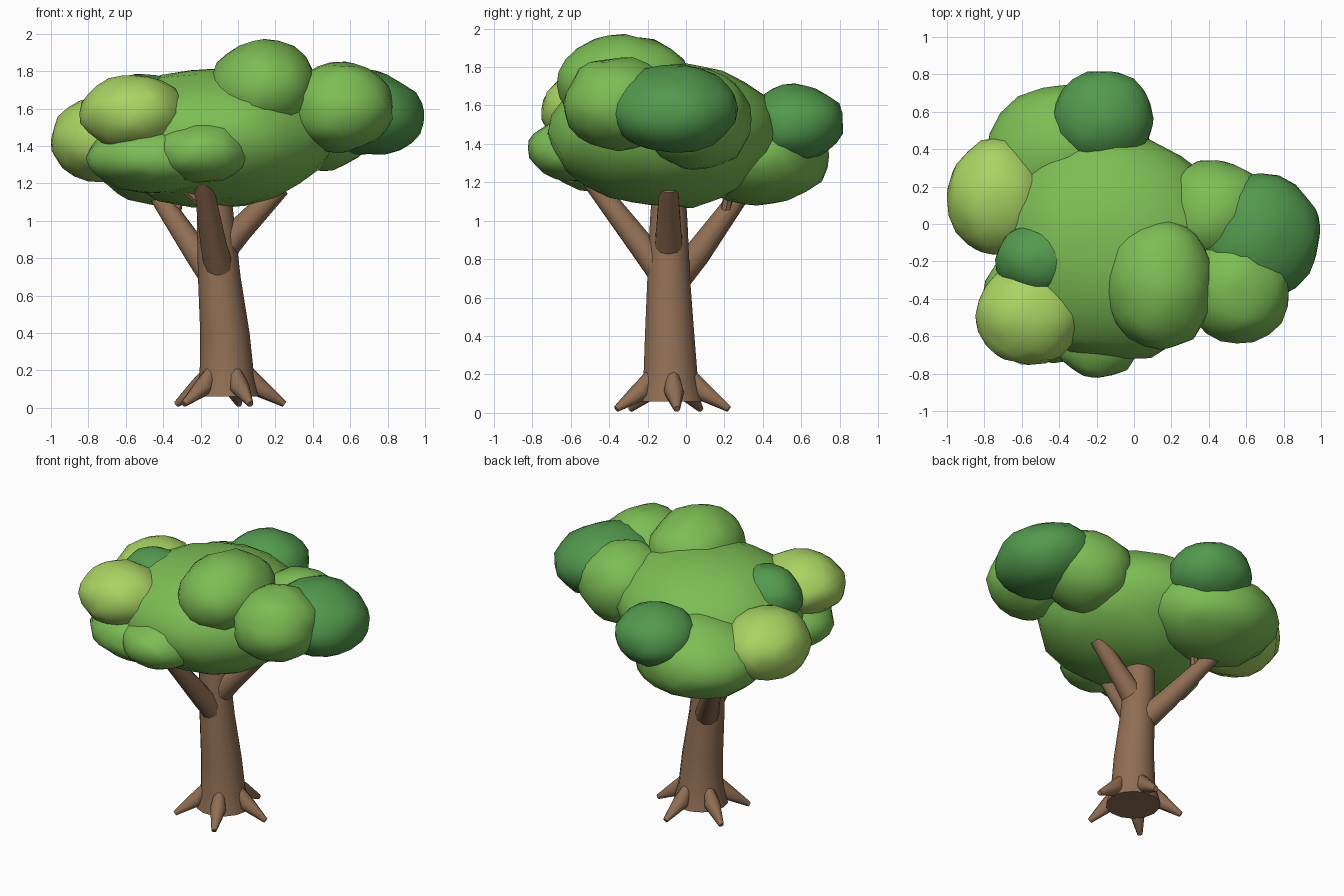
import bpy, bmesh, math
from mathutils import Vector, Matrix, noise

cube = bpy.data.objects.get("Cube")
if cube:
    bpy.data.objects.remove(cube, do_unlink=True)


def material(name, rgb):
    mat = bpy.data.materials.new(name)
    mat.use_nodes = True
    mat.diffuse_color = (*rgb, 1)
    mat.node_tree.nodes["Principled BSDF"].inputs["Base Color"].default_value = (*rgb, 1)
    return mat


bark = material("bark brown", (0.28, 0.158, 0.09))
leaf = material("leaf green", (0.205, 0.51, 0.09))
dark_leaf = material("dark leaf green", (0.085, 0.32, 0.075))
light_leaf = material("light leaf green", (0.40, 0.65, 0.125))


def finish(name, bm, mat, angle):
    bmesh.ops.recalc_face_normals(bm, faces=bm.faces)
    mesh = bpy.data.meshes.new(name)
    bm.to_mesh(mesh)
    bm.free()
    mesh.materials.append(mat)
    obj = bpy.data.objects.new(name, mesh)
    bpy.context.collection.objects.link(obj)
    bpy.ops.object.select_all(action='DESELECT')
    obj.select_set(True)
    bpy.context.view_layer.objects.active = obj
    bpy.ops.object.shade_smooth_by_angle(angle=math.radians(angle))


def limb(name, points, radii, sides=10, level=False):
    """Tapered tube through points; level keeps its rings horizontal."""
    bm = bmesh.new()
    points = [Vector(p) for p in points]
    rings = []
    for i, (p, r) in enumerate(zip(points, radii)):
        axis = points[min(i + 1, len(points) - 1)] - points[max(i - 1, 0)]
        turn = Vector((0, 0, 1)).rotation_difference(axis)
        ring = []
        for k in range(sides):
            a = math.tau * k / sides
            offset = Vector((math.cos(a), math.sin(a), 0)) * r
            if not level:
                offset.rotate(turn)
            ring.append(bm.verts.new(p + offset))
        rings.append(ring)
    for low, high in zip(rings, rings[1:]):
        for k in range(sides):
            n = (k + 1) % sides
            bm.faces.new((low[k], low[n], high[n], high[k]))
    bm.faces.new(rings[0])
    bm.faces.new(rings[-1])
    finish(name, bm, bark, 50)


def clump(name, mat, center, size, seed, tilt=0):
    """Lumpy low-poly ball of leaves, tilted about y."""
    bm = bmesh.new()
    bmesh.ops.create_icosphere(bm, subdivisions=3, radius=1)
    shift = Vector((seed * 3.7, seed * 1.9, seed * 5.3))
    turn = Matrix.Rotation(math.radians(tilt), 3, 'Y')
    for v in bm.verts:
        d = v.co.copy()
        bump = 1.01 + 0.06 * noise.noise(d * 1.8 + shift) + 0.05 * noise.noise(d * 3.2 + shift)
        v.co = Vector(center) + turn @ Vector([d[i] * size[i] * bump for i in range(3)])
    finish(name, bm, mat, 40)


# Trunk
limb("trunk",
     [(-0.06, -0.08, 0.06), (-0.06, -0.08, 0.18), (-0.07, -0.085, 0.4), (-0.1, -0.09, 0.7),
      (-0.12, -0.09, 1.0), (-0.13, -0.09, 1.22)],
     [0.175, 0.145, 0.132, 0.114, 0.1, 0.085], 14, True)

# Five roots spread evenly around the trunk base
for i in range(5):
    a = math.radians(6 + 72 * i)
    limb(f"root_{i + 1}",
         [(-0.06 + r * math.cos(a), -0.08 + r * math.sin(a), z)
          for r, z in ((0.1, 0.21), (0.17, 0.11), (0.31, 0.02))],
         [0.03, 0.053, 0.017], 8)

# Branches
limb("front_branch", [(-0.09, -0.1, 0.7), (-0.13, -0.23, 0.87), (-0.19, -0.5, 1.22)],
     [0.08, 0.07, 0.05])
limb("back_branch", [(-0.12, -0.06, 0.69), (-0.22, 0.06, 0.83), (-0.47, 0.33, 1.2)],
     [0.08, 0.07, 0.045])
limb("left_branch", [(-0.08, -0.09, 0.85), (0.01, -0.09, 0.95), (0.23, -0.09, 1.18)],
     [0.078, 0.068, 0.05])
limb("front_twig", [(-0.18, -0.4, 1.08), (-0.32, -0.44, 1.2)], [0.03, 0.02], 7)
limb("back_twig", [(-0.34, 0.2, 1.02), (-0.3, 0.23, 1.18)], [0.03, 0.022], 7)

# Leaf clumps
clumps = [
    ("main_canopy", leaf, (-0.11, -0.12, 1.45), (0.62, 0.6, 0.375), -3),
    ("back_low_clump", leaf, (-0.35, 0.37, 1.345), (0.44, 0.37, 0.265)),
    ("front_right_low_clump", leaf, (-0.43, -0.41, 1.335), (0.37, 0.33, 0.19)),
    ("front_clump", leaf, (-0.19, -0.57, 1.37), (0.25, 0.25, 0.165)),
    ("top_clump", leaf, (0.14, -0.32, 1.71), (0.29, 0.35, 0.25)),
    ("front_left_clump", leaf, (0.55, -0.35, 1.61), (0.28, 0.29, 0.24)),
    ("back_left_clump", leaf, (0.44, 0.06, 1.53), (0.3, 0.28, 0.26)),
    ("left_dark_clump", dark_leaf, (0.675, -0.065, 1.58), (0.325, 0.335, 0.225), 10),
    ("back_dark_clump", dark_leaf, (-0.165, 0.565, 1.505), (0.27, 0.255, 0.2)),
    ("inner_dark_clump", dark_leaf, (-0.5, -0.19, 1.595), (0.24, 0.19, 0.19)),
    ("right_light_clump", light_leaf, (-0.73, 0.14, 1.435), (0.27, 0.31, 0.225)),
    ("front_right_light_clump", light_leaf, (-0.56, -0.49, 1.575), (0.28, 0.265, 0.2)),
]
for seed, (name, mat, center, size, *tilt) in enumerate(clumps, 1):
    clump(name, mat, center, size, seed, *tilt)
